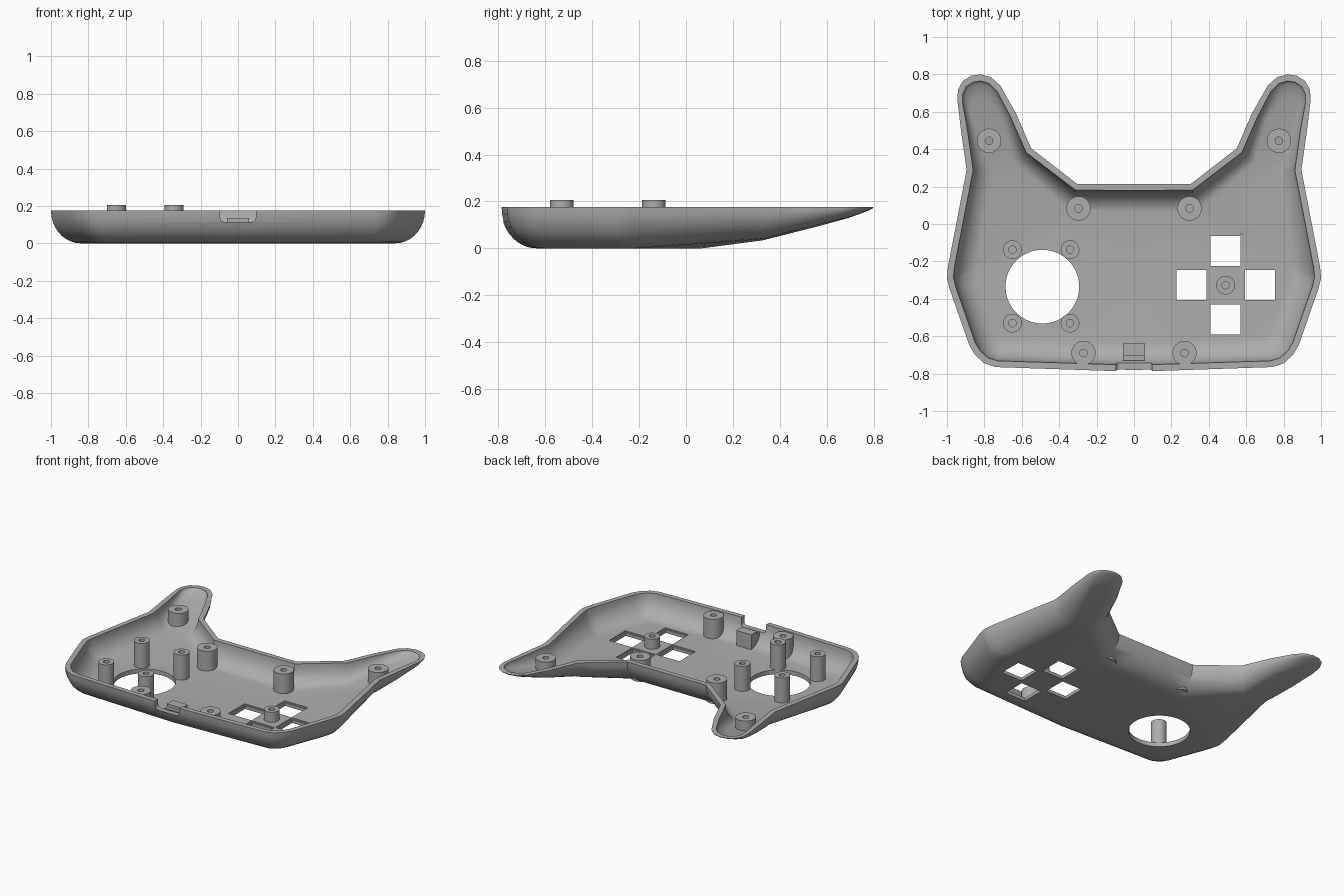
import bpy, bmesh, math
from mathutils import Vector

if "Cube" in bpy.data.objects:
    bpy.data.objects.remove(bpy.data.objects["Cube"])

RIM, FLOOR, WALL = 0.175, 0.03, 0.035

grey = bpy.data.materials.new("plain_grey")
grey.use_nodes = True
grey.diffuse_color = (0.42, 0.42, 0.42, 1)
grey.node_tree.nodes["Principled BSDF"].inputs["Base Color"].default_value = grey.diffuse_color


def make(name, bm):
    bmesh.ops.recalc_face_normals(bm, faces=bm.faces)
    mesh = bpy.data.meshes.new(name)
    bm.to_mesh(mesh)
    bm.free()
    ob = bpy.data.objects.new(name, mesh)
    bpy.context.collection.objects.link(ob)
    mesh.materials.append(grey)
    return ob


def smooth(ob):
    bpy.ops.object.select_all(action='DESELECT')
    ob.select_set(True)
    bpy.context.view_layer.objects.active = ob
    bpy.ops.object.shade_smooth_by_angle(angle=math.radians(32))


def box(name, lo, hi, round_edges=0):
    bm = bmesh.new()
    bmesh.ops.create_cube(bm, size=1)
    for v in bm.verts:
        v.co = [lo[i] if v.co[i] < 0 else hi[i] for i in range(3)]
    if round_edges:
        along_y = [e for e in bm.edges if abs(e.verts[0].co.y - e.verts[1].co.y) > 0.01]
        bmesh.ops.bevel(bm, geom=along_y, offset=round_edges, segments=4, affect='EDGES', profile=0.5)
    return make(name, bm)


def cut(target, cutter):
    mod = target.modifiers.new("cut", 'BOOLEAN')
    mod.operation, mod.solver, mod.object = 'DIFFERENCE', 'EXACT', cutter
    bpy.context.view_layer.objects.active = target
    bpy.ops.object.modifier_apply(modifier=mod.name)
    bpy.data.objects.remove(cutter)


def rise(x, y):
    """Height of the underside, which climbs towards the grips."""
    return 0.08 * max(y + 0.585 * abs(x) - 0.276, 0) + 0.16 * max(y - 0.33, 0)


def seat(x, y):
    """Height inside the shell thickness, including the rounded front edge."""
    reach = min(max(-0.635 - y, 0) / 0.15, 1)
    return rise(x, y) + 0.015 + RIM * (1 - math.sqrt(1 - reach * reach))


# Half outline: rim point, then the matching point where the flat underside starts
outline = [
    (0, -.79, 0, -.64), (.74, -.765, .69, -.61), (.80, -.745, .70, -.60),
    (.85, -.70, .715, -.585), (.88, -.65, .725, -.565), (.985, -.35, .83, -.31),
    (1, -.29, .84, -.27), (.995, -.23, .835, -.23), (.895, .29, .75, .28),
    (.925, .5, .84, .5), (.945, .67, .875, .62), (.94, .72, .87, .645),
    (.915, .765, .86, .665), (.87, .793, .84, .675), (.82, .80, .815, .675),
    (.765, .785, .79, .665), (.715, .74, .77, .64), (.63, .59, .71, .56),
    (.55, .405, .64, .33), (.305, .215, .34, .06), (0, .215, 0, .06)]


# Shell: rounded outer and inner skins joined at the rim
def build_shell(steps=9):
    bm = bmesh.new()

    def skin(thickness, floor):
        rings = []
        for s in range(steps + 1):
            a = math.pi / 2 * s / steps
            ring = []
            for ox, oy, ix, iy in outline:
                top, low = Vector((ox, oy, 0)), Vector((ix, iy, 0))
                start = thickness / (low - top).length
                p = top.lerp(low, start + (1 - start) * (1 - math.cos(a)))
                p.z = RIM - (RIM - floor) * math.sin(a)
                ring.append(bm.verts.new(p))
            rings.append(ring)
        bm.faces.new(rings[-1])
        return rings

    outer, inner = skin(0, 0), skin(WALL, FLOOR)
    chain = outer[::-1] + inner
    for a, b in zip(chain, chain[1:]):
        for i in range(len(outline) - 1):
            bm.faces.new((a[i], a[i + 1], b[i + 1], b[i]))

    # Fold lines, then lift the underside along the grips
    for co, no in (((0, .276, 0), (.585, 1, 0)), ((0, .33, 0), (0, 1, 0))):
        bmesh.ops.bisect_plane(bm, geom=bm.verts[:] + bm.edges[:] + bm.faces[:],
                               dist=1e-5, plane_co=co, plane_no=no)
    for v in bm.verts:
        v.co.z = RIM - (RIM - v.co.z) * (RIM - rise(v.co.x, v.co.y)) / RIM
    bmesh.ops.mirror(bm, geom=bm.verts[:] + bm.edges[:] + bm.faces[:], axis='X', merge_dist=1e-4)
    bmesh.ops.remove_doubles(bm, verts=bm.verts, dist=1e-5)
    return make("shell", bm)


shell = build_shell()

# Round stick opening
bm = bmesh.new()
bmesh.ops.create_cone(bm, cap_ends=True, segments=64, radius1=0.197, radius2=0.197, depth=0.3)
bmesh.ops.translate(bm, verts=bm.verts, vec=(-0.49, -0.335, 0))
cut(shell, make("stick_cutter", bm))

# Cross pad: shallow recess and four square openings
PX, PY, STEP = 0.49, -0.327, 0.183
for dx, dy in ((1, 0), (-1, 0), (0, 1), (0, -1)):
    cx, cy = PX + dx * STEP, PY + dy * STEP
    for half, low in ((0.09, FLOOR - 0.008), (0.08, -0.1)):
        cut(shell, box("pad_cutter", (cx - half, cy - half, low), (cx + half, cy + half, 0.1)))

# Cable notch in the front rim
cut(shell, box("notch_cutter", (-.095, -.9, .115), (.095, -.725, .3), 0.02))
smooth(shell)


# Screw posts with blind holes
def post(name, x, y, radius, top, bore=0.02, depth=0.09, sides=32):
    bm = bmesh.new()
    levels = ((radius, None), (radius, top), (bore, top), (bore, max(top - depth, 0.045)))
    rings = []
    for r, z in levels:
        ring = []
        for i in range(sides):
            a = math.tau * i / sides
            px, py = x + r * math.cos(a), y + r * math.sin(a)
            ring.append(bm.verts.new((px, py, seat(px, py) if z is None else z)))
        rings.append(ring)
    for a, b in zip(rings, rings[1:]):
        for i in range(sides):
            j = (i + 1) % sides
            bm.faces.new((a[i], a[j], b[j], b[i]))
    bm.faces.new(rings[0])
    bm.faces.new(rings[-1])
    smooth(make(name, bm))


for side, s in (("left", 1), ("right", -1)):
    post(f"{side}_grip_post", s * .775, .445, .065, .167)
    post(f"{side}_back_post", s * .297, .083, .065, .167)
    post(f"{side}_front_post", s * .27, -.69, .065, .167)
for x in (-.65, -.342):
    for y in (-.137, -.53):
        post("stick_post", x, y, .05, .205)
post("pad_post", PX, PY, .05, .1)

# Cable clamp block behind the notch
box("clamp_block", (-.058, -.705, .022), (.058, -.64, .135))
box("clamp_step", (-.058, -.73, .05), (.058, -.705, .115))
